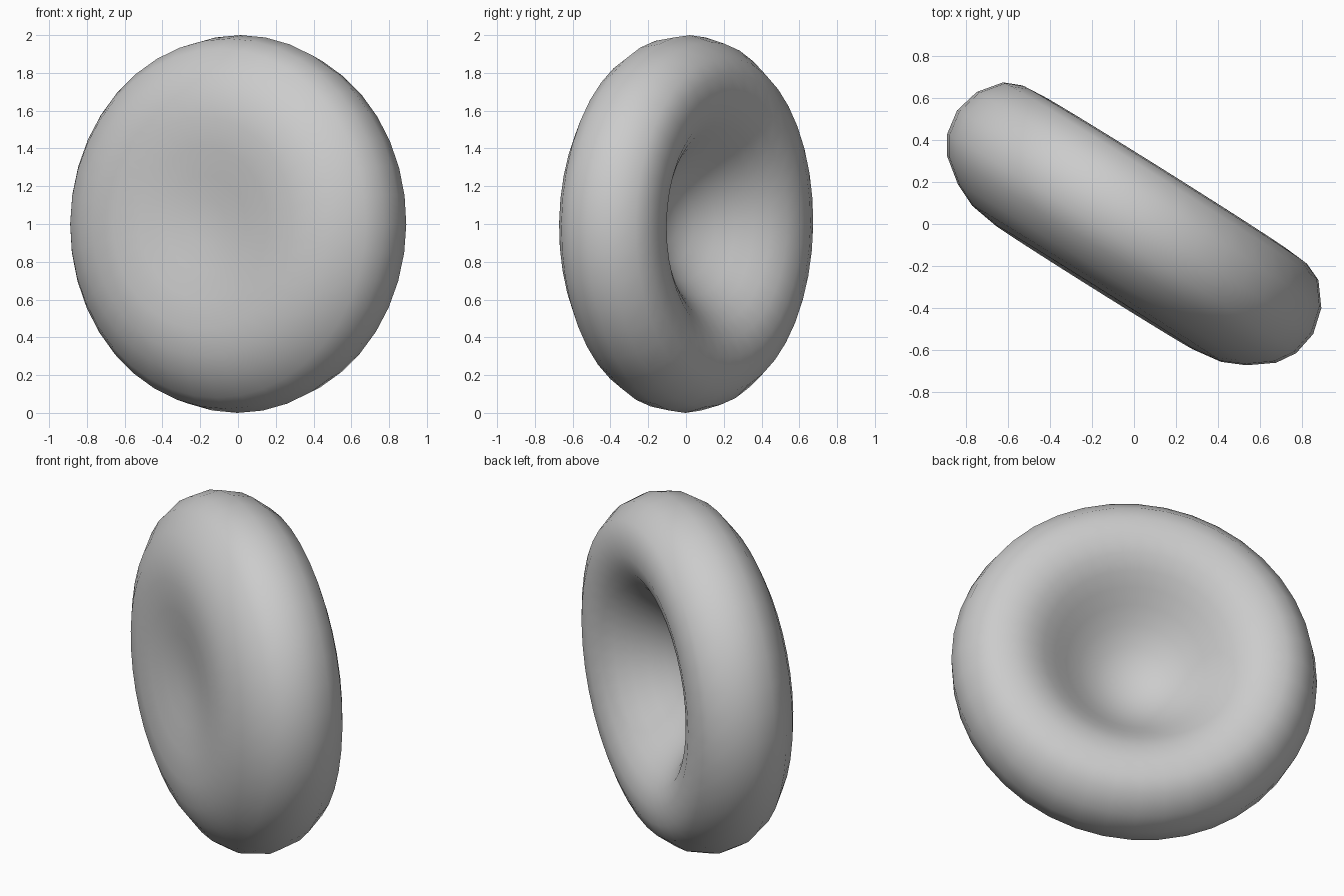
import bpy
import bmesh
import math
from mathutils import Matrix, Vector

# Remove the default cube
cube = bpy.data.objects.get("Cube")
if cube:
    bpy.data.objects.remove(cube, do_unlink=True)

# Single matte grey
grey = bpy.data.materials.new("soft grey")
grey.use_nodes = True
colour = (0.6, 0.6, 0.6, 1)
grey.diffuse_color = colour
grey.node_tree.nodes["Principled BSDF"].inputs["Base Color"].default_value = colour

# Half cross-section (radius, height): deep dimple, round rim, shallow dimple
deep_side = [(0, -.13), (.1, -.118), (.2, -.08), (.3, -.01), (.38, .065),
             (.45, .137), (.52, .2), (.6, .255), (.7, .284), (.8, .276)]
rim = [(.885, .24), (.967, .135), (1, .01), (.98, -.11), (.923, -.2)]
shallow_side = [(.81, -.285), (.7, -.335), (.56, -.355), (.4, -.344),
                (.25, -.322), (.12, -.306), (0, -.3)]

# Lathe the cross-section into a closed disc
bm = bmesh.new()
points = [bm.verts.new((r, 0, h)) for r, h in deep_side + rim + shallow_side]
edges = [bm.edges.new(pair) for pair in zip(points, points[1:])]
bmesh.ops.spin(bm, geom=points + edges, cent=(0, 0, 0), axis=(0, 0, 1),
               angle=math.tau, steps=40, use_merge=False)
bmesh.ops.remove_doubles(bm, verts=bm.verts, dist=0.001)

# Stand the disc on its rim, leaning slightly, deep dimple to the back left
turn = math.radians(32.1)
normal = Vector((math.sin(turn), math.cos(turn), -0.014)).normalized()
across = Vector((math.cos(turn), -math.sin(turn), 0))
frame = Matrix((across, normal.cross(across), normal)).transposed().to_4x4()
bm.transform(Matrix.Translation((0, 0, 1)) @ frame)
bmesh.ops.recalc_face_normals(bm, faces=bm.faces)
for face in bm.faces:
    face.smooth = True

mesh = bpy.data.meshes.new("dimpled_disc")
bm.to_mesh(mesh)
bm.free()
mesh.materials.append(grey)
disc = bpy.data.objects.new("dimpled_disc", mesh)
bpy.context.scene.collection.objects.link(disc)
